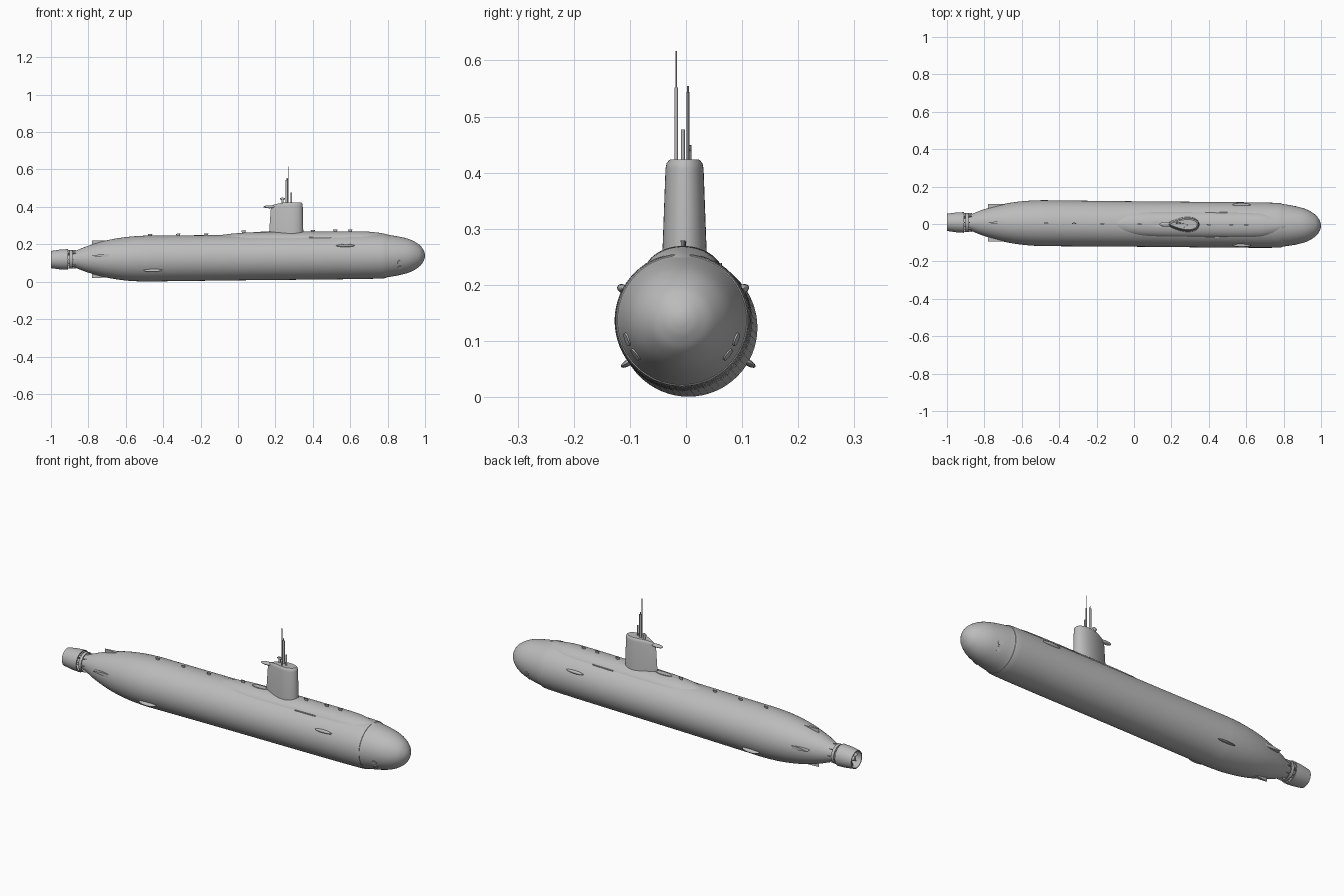
import bpy, bmesh, math
from mathutils import Vector, Matrix

cube = bpy.data.objects.get("Cube")
if cube:
    bpy.data.objects.remove(cube)

grey = bpy.data.materials.new("hull_grey")
grey.use_nodes = True
COL = (0.5, 0.5, 0.5, 1)
grey.diffuse_color = COL
grey.node_tree.nodes["Principled BSDF"].inputs["Base Color"].default_value = COL

# The whole boat lies very slightly askew: small trim and yaw along its length
TRIM = Matrix(((1, 0, 0, 0), (-0.009, 1, 0, 0), (0.0105, 0, 1, 0.1288), (0, 0, 0, 1)))


def finish(name, bm, smooth=35):
    bmesh.ops.recalc_face_normals(bm, faces=bm.faces)
    bm.transform(TRIM)
    mesh = bpy.data.meshes.new(name)
    bm.to_mesh(mesh)
    bm.free()
    mesh.materials.append(grey)
    obj = bpy.data.objects.new(name, mesh)
    bpy.context.collection.objects.link(obj)
    bpy.ops.object.select_all(action='DESELECT')
    obj.select_set(True)
    bpy.context.view_layer.objects.active = obj
    bpy.ops.object.shade_smooth_by_angle(angle=math.radians(smooth))
    return obj


def loft(name, sections, loop=False):
    bm = bmesh.new()
    rings = [[bm.verts.new(p) for p in s] for s in sections]
    n = len(rings[0])
    pairs = list(zip(rings, rings[1:]))
    if loop:
        pairs.append((rings[-1], rings[0]))
    for a, b in pairs:
        for i in range(n):
            bm.faces.new((a[i], a[(i + 1) % n], b[(i + 1) % n], b[i]))
    if not loop:
        bm.faces.new(rings[0])
        bm.faces.new(rings[-1])
    return finish(name, bm)


def ring(x, ry, rz=None, cz=0, n=64):
    rz = rz or ry
    return [(x, ry * math.cos(a), cz + rz * math.sin(a))
            for a in (2 * math.pi * i / n for i in range(n))]


def smooth_path(points, steps=5):
    """Catmull-Rom interpolation through a few control points."""
    pts = [Vector(p) for p in points]
    pts = [pts[0]] + pts + [pts[-1]]
    out = []
    for a, b, c, d in zip(pts, pts[1:], pts[2:], pts[3:]):
        for k in range(steps):
            t = k / steps
            out.append(b + (c - a) * t / 2 + (2 * a - 5 * b + 4 * c - d) * t * t / 2
                       + (3 * b - a - 3 * c + d) * t ** 3 / 2)
    return out + [pts[-1]]


def cylinder(name, pos, radius, depth, axis=(0, 0, 1), scale=(1, 1, 1), top=None, n=20):
    bm = bmesh.new()
    bmesh.ops.create_cone(bm, cap_ends=True, segments=n, radius1=radius,
                          radius2=radius if top is None else top, depth=depth)
    rot = Vector((0, 0, 1)).rotation_difference(Vector(axis)).to_matrix().to_4x4()
    bm.transform(Matrix.Translation(pos) @ rot @ Matrix.Diagonal((*scale, 1)))
    return finish(name, bm)


def pod(name, pos, size, roll=0):
    bm = bmesh.new()
    bmesh.ops.create_uvsphere(bm, u_segments=24, v_segments=12, radius=1)
    bm.transform(Matrix.Translation(pos) @ Matrix.Rotation(roll, 4, 'X')
                 @ Matrix.Diagonal((*size, 1)))
    return finish(name, bm)


# Pressure hull: body of revolution from bow to tail cone
bow = [(0.7, 0.121), (0.8, 0.113), (0.88, 0.099), (0.93, 0.083), (0.97, 0.058),
       (0.99, 0.033), (0.998, 0.014), (1, 0.001)]
stern = [(-0.97, 0.012), (-0.92, 0.028), (-0.87, 0.045), (-0.8, 0.072), (-0.7, 0.1),
         (-0.6, 0.116), (-0.5, 0.1225), (-0.4, 0.1225), (0, 0.1215)]
loft("hull", [ring(p.x, max(p.y, 0.001))
              for p in smooth_path([(x, r, 0) for x, r in stern + bow])])

# Raised deck casing: x, half width, top height
casing = [(-0.15, 0.015, 0.112), (-0.08, 0.05, 0.123), (0, 0.063, 0.131),
          (0.1, 0.069, 0.1345), (0.35, 0.07, 0.135), (0.63, 0.069, 0.134),
          (0.72, 0.062, 0.129), (0.79, 0.046, 0.118), (0.84, 0.02, 0.1)]
loft("deck_casing", [ring(p.x, p.y, 0.05, p.z - 0.05) for p in smooth_path(casing)])


# Sail: stacked teardrop outlines with a rounded top edge
def teardrop(front, back, w, z, droop=0):
    half = [(t * t, math.sqrt(t * t) * (1 - t * t) / 0.385) for t in
            (i / 20 for i in range(21))]
    outline = half + [(t, -y) for t, y in half[-2:0:-1]]
    return [(front + (back - front) * t, w * y, z - droop * max(0, t - 0.7) / 0.3)
            for t, y in outline]


loft("sail", [teardrop(0.352, 0.163, 0.041, 0.1), teardrop(0.349, 0.167, 0.039, 0.14),
              teardrop(0.346, 0.176, 0.034, 0.275, 0.006),
              teardrop(0.344, 0.18, 0.032, 0.285, 0.01),
              teardrop(0.338, 0.19, 0.027, 0.291, 0.01)])
pod("sail_aft_fairing", (0.17, 0, 0.27), (0.034, 0.013, 0.008))
cylinder("sail_aft_platform", (0.13, 0, 0.132), 0.03, 0.01, scale=(1.6, 0.5, 1))

# Masts and periscopes: x, y, top, radius, width along the boat
for i, (x, y, top, r, long) in enumerate([
        (0.268, -0.015, 0.42, 0.003, 1), (0.268, -0.015, 0.485, 0.0015, 1),
        (0.262, 0.006, 0.412, 0.0025, 3), (0.262, 0.006, 0.423, 0.0015, 1),
        (0.285, -0.003, 0.345, 0.0035, 1.3), (0.238, 0.008, 0.318, 0.004, 1.6)]):
    cylinder(f"mast_{i + 1}", (x, y, (top + 0.26) / 2), r, top - 0.26, scale=(long, 1, 1))
pod("radar_head", (0.238, 0.008, 0.312), (0.014, 0.004, 0.006))

# Deck hatches and cleats along the spine
for i, x in enumerate((-0.47, -0.32, -0.17, 0.03, 0.4, 0.52, 0.6)):
    base = 0.12 if x < -0.1 else 0.133
    cylinder(f"deck_fitting_{i + 1}", (x, 0, base + 0.004), 0.004, 0.014,
             scale=(2, 0.7, 1), top=0.006)


# Tail fins in a cross
def fin(name, angle, shift=0):
    rot = Matrix.Rotation(angle, 3, 'X')
    secs = []
    for h in (0.02, 0.1):
        pts = teardrop(-0.68, -0.78, 0.008, h)
        secs.append([rot @ Vector(p) + Vector((0, 0, shift)) for p in pts])
    loft(name, secs)


for name, angle, shift in (("upper_rudder", 0, 0), ("lower_rudder", math.pi, 0),
                           ("left_stern_plane", math.pi / 2, 0.018),
                           ("right_stern_plane", -math.pi / 2, 0.018)):
    fin(name, angle, shift)

# Pump jet: open duct, stator vanes, rotor blades and hub
loft("pump_jet_duct", [ring(-0.91, 0.055), ring(-0.95, 0.053), ring(-1, 0.046),
                       ring(-1, 0.042), ring(-0.95, 0.048), ring(-0.91, 0.05)], loop=True)
loft("duct_lip", [ring(-0.885, 0.05), ring(-0.9, 0.05), ring(-0.9, 0.046),
                  ring(-0.885, 0.046)], loop=True)
cylinder("rotor_hub", (-0.965, 0, 0), 0.02, 0.05, axis=(-1, 0, 0), top=0.009)


def vanes(name, count, x0, x1, r0, r1, twist):
    for i in range(count):
        rot = Matrix.Rotation(2 * math.pi * i / count, 4, 'X')
        bm = bmesh.new()
        bmesh.ops.create_cube(bm, size=1)
        bm.transform(rot @ Matrix.Translation(((x0 + x1) / 2, 0, (r0 + r1) / 2))
                     @ Matrix.Rotation(twist, 4, 'Z')
                     @ Matrix.Diagonal((abs(x1 - x0), 0.003, r1 - r0, 1)))
        finish(f"{name}_{i + 1}", bm)


vanes("stator_vane", 8, -0.93, -0.865, 0.025, 0.05, 0)
vanes("rotor_blade", 9, -0.975, -0.95, 0.01, 0.047, 0.6)

# Flank fittings, mirrored on both sides
for side, s in (("left", 1), ("right", -1)):
    pod(f"{side}_bow_plane_housing", (0.575, s * 0.107, 0.058), (0.05, 0.011, 0.008), s * 0.45)
    pod(f"{side}_keel_pod", (-0.455, s * 0.106, -0.062), (0.05, 0.016, 0.006), -s * 0.55)
    # Torpedo tube doors lying flush on the bow
    for k, (y, z) in enumerate(((0.097, -0.035), (0.082, -0.062))):
        normal = Vector((0.25, s * y / 0.103, z / 0.103)).normalized()
        cylinder(f"{side}_tube_door_{k + 1}", (0.865, s * y, z), 0.012, 0.004, axis=normal)
    # Thin casing edge strip beside the sail
    bm = bmesh.new()
    bmesh.ops.create_cube(bm, size=1)
    bm.transform(Matrix.Translation((0.44, s * 0.066, 0.103))
                 @ Matrix.Diagonal((0.12, 0.004, 0.004, 1)))
    finish(f"{side}_casing_strip", bm)
